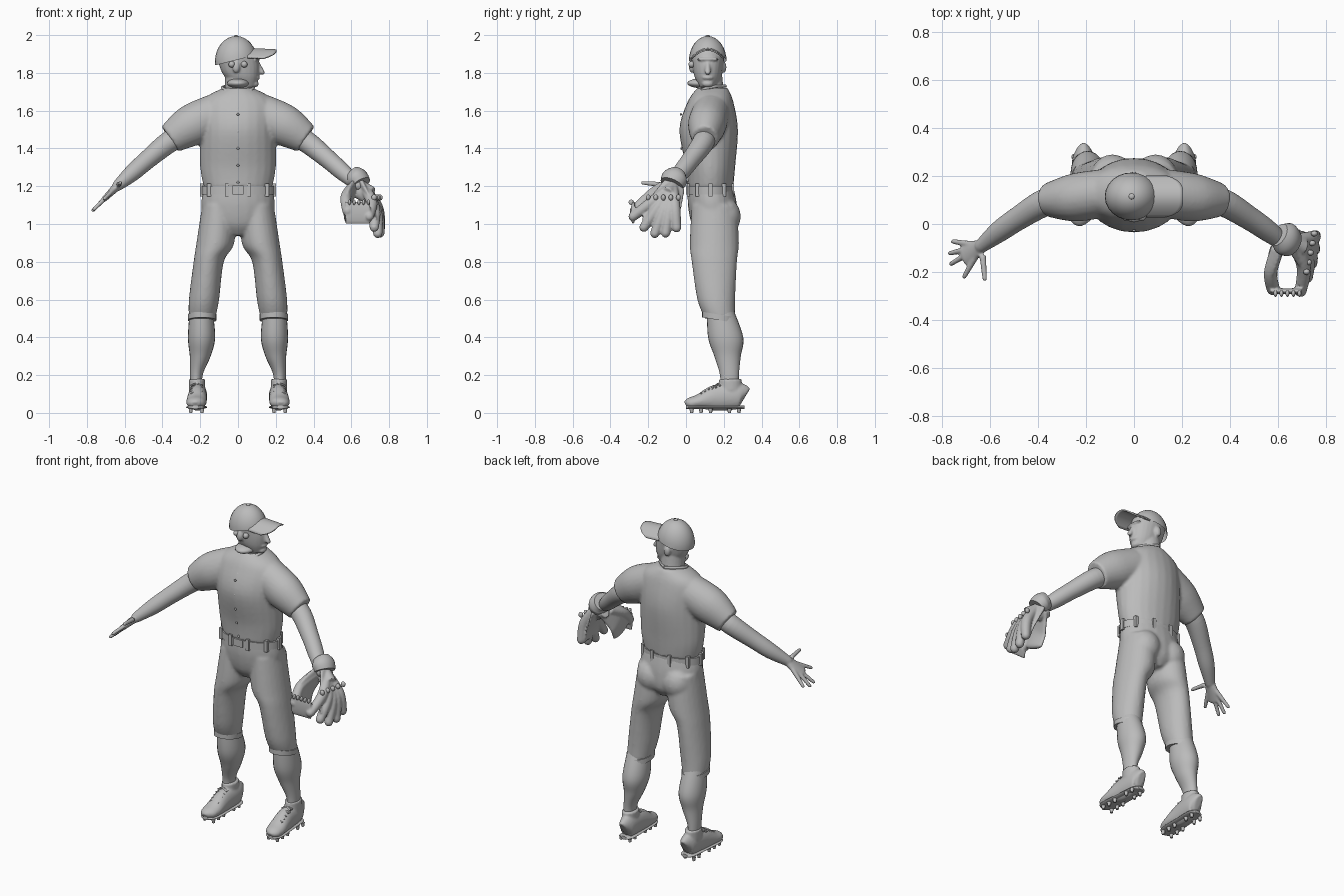
import bpy, bmesh
from math import sin, cos, pi
from mathutils import Vector, Matrix

default_cube = bpy.data.objects.get("Cube")
if default_cube:
    bpy.data.objects.remove(default_cube)

shade = (.5, .5, .5, 1)
grey = bpy.data.materials.new("plain grey")
grey.use_nodes = True
grey.diffuse_color = shade
grey.node_tree.nodes["Principled BSDF"].inputs["Base Color"].default_value = shade

right_axis, back_axis, up_axis = Vector((1, 0, 0)), Vector((0, 1, 0)), Vector((0, 0, 1))
both_sides = {"left": 1, "right": -1}


def blend_values(before, start, end, after, t):
    """Smooth curve through start and end."""
    tangent_in, tangent_out = (end - before) / 2, (after - start) / 2
    ease = t * t * (3 - 2 * t)
    return (start + (end - start) * ease + tangent_in * t * (1 - t) ** 2
            - tangent_out * t * t * (1 - t))


def spline(keys, steps=6):
    rows = []
    padded = [keys[0], *keys, keys[-1]]
    for before, start, end, after in zip(padded, keys, keys[1:], padded[3:]):
        for step in range(steps):
            rows.append([blend_values(*values, step / steps)
                         for values in zip(before, start, end, after)])
    return rows + [keys[-1]]


def tube(bm, keys, up=None, side=1, radius=None, tip=False, sides=24):
    """Loft ellipses through keys of position and radii; rings stay level without up."""
    if radius:
        keys = [(*key, radius) for key in keys]
    rows = spline([(*key, key[-1]) if len(key) == 4 else key for key in keys])
    middles = [Vector((side * row[0], row[1], row[2])) for row in rows]
    frames = []
    for index, (middle, row) in enumerate(zip(middles, rows)):
        following = middles[min(index + 1, len(rows) - 1)]
        way = (following - middles[max(index - 1, 0)]).normalized()
        across = way.cross(up).normalized() if up else right_axis
        depth = across.cross(way) if up else back_axis
        frames.append((middle, across * row[3], depth * row[4]))
    if tip:
        middle, across, depth = frames[-1]
        reach = way * min(across.length, depth.length)
        for angle in (pi / 6, pi / 3, pi * .45):
            frames.append((middle + reach * sin(angle), across * cos(angle), depth * cos(angle)))
    turns = [2 * pi * index / sides for index in range(sides)]
    rings = [[bm.verts.new(middle + across * cos(turn) + depth * sin(turn)) for turn in turns]
             for middle, across, depth in frames]
    for lower, upper in zip(rings, rings[1:]):
        for index in range(sides):
            bm.faces.new((lower[index - 1], lower[index], upper[index], upper[index - 1]))
    bm.faces.new(rings[0])
    bm.faces.new(rings[-1])


def placed(centre, size):
    return Matrix.Translation(centre) @ Matrix.Diagonal((*size, 1))


def ball(bm, centre, size):
    bmesh.ops.create_uvsphere(bm, u_segments=24, v_segments=16, radius=1, matrix=placed(centre, size))


def box(bm, centre, size):
    bmesh.ops.create_cube(bm, size=1, matrix=placed(centre, size))


def finish(bm, name, voxel=None):
    """Make the object; a voxel size melts its pieces into one smooth surface."""
    bmesh.ops.recalc_face_normals(bm, faces=bm.faces[:])
    mesh = bpy.data.meshes.new(name)
    bm.to_mesh(mesh)
    bm.free()
    mesh.materials.append(grey)
    part = bpy.data.objects.new(name, mesh)
    bpy.context.collection.objects.link(part)
    bpy.ops.object.select_all(action="DESELECT")
    part.select_set(True)
    bpy.context.view_layer.objects.active = part
    if voxel:
        melt = part.modifiers.new("melt", "REMESH")
        melt.mode, melt.voxel_size, melt.use_smooth_shade = "VOXEL", voxel, True
        part.modifiers.new("relax", "SMOOTH").iterations = 3
    else:
        bpy.ops.object.shade_smooth_by_angle(angle=pi / 4)
    return part


# Shirt with short sleeves
shirt = bmesh.new()
tube(shirt, [(0, .13, 1.19, .18, .12), (0, .13, 1.3, .2, .13), (0, .12, 1.5, .2, .155),
             (0, .13, 1.65, .19, .12), (0, .14, 1.72, .08)])
for side in both_sides.values():
    tube(shirt, [(.12, .13, 1.58, .11, .1), (.25, .11, 1.52, .11, .1), (.36, .1, 1.45, .08, .07)],
         back_axis, side)
finish(shirt, "shirt", .01)

# Collar edge and buttons
trim = bmesh.new()
for side in both_sides.values():
    tube(trim, [(0, .21, 1.73), (.08, .14, 1.725), (.06, .07, 1.7), (0, 0, 1.61)],
         up_axis, side, radius=.008, sides=8)
for index in range(5):
    height = 1.22 + .09 * index
    ball(trim, (0, (height - 1.5) ** 2 * .45 - .03, height), (.007, .005, .007))
finish(trim, "collar_and_buttons")

# Trousers
trousers = bmesh.new()
tube(trousers, [(0, .13, 1.2, .18, .12), (0, .14, 1.1, .195, .13), (0, .15, 1, .17, .12), (0, .15, .94, .05, .08)])
for side in both_sides.values():
    tube(trousers, [(.1, .15, 1.1, .09, .12), (.12, .15, .9, .1, .13), (.155, .15, .8, .08, .12),
                    (.18, .16, .6, .08, .1), (.19, .18, .5, .07, .08)], side=side)
    ball(trousers, (side * .09, .2, 1.04), (.09, .09, .1))
finish(trousers, "trousers", .01)

# Belt with loops and buckle
belt = bmesh.new()
tube(belt, [(0, .13, height, .192, .123) for height in (1.155, 1.2)], sides=48)
for index in range(10):
    turn = (index + .5) * pi / 5
    box(belt, (sin(turn) * .19, .13 + cos(turn) * .12, 1.18), (.02, .02, .07))
box(belt, (0, .006, 1.18), (.06, .012, .045))
finish(belt, "belt")

# Socks, trouser cuffs and studded shoes
shoe_shape = [(.21, .31, .08, .02, .05), (.21, .28, .09, .045, .07), (.215, .16, .08, .05, .07),
              (.22, .07, .06, .054, .04), (.225, .02, .05, .045, .03), (.225, 0, .04, .02, .02)]
sole_shape = [(key[0], key[1], .03, key[3], .01) for key in shoe_shape]
for label, side in both_sides.items():
    sock = bmesh.new()
    tube(sock, [(.195, .18, .55, .06, .07), (.193, .21, .4, .072, .093), (.2, .22, .3, .055, .07),
                (.22, .23, .2, .033, .05), (.22, .23, .1, .033, .05)], side=side)
    finish(sock, label + "_sock")

    cuff = bmesh.new()
    tube(cuff, [(.19, .175, height, .076, .09) for height in (.49, .52)], side=side)
    for vert in cuff.verts:
        vert.co.z += (.18 - vert.co.y) / 6
    finish(cuff, label + "_trouser_cuff")

    shoe = bmesh.new()
    tube(shoe, shoe_shape, up_axis, side)
    tube(shoe, [(.217, .235, height, .043, .06) for height in (.12, .18)], side=side)
    finish(shoe, label + "_shoe", .007)

    sole = bmesh.new()
    tube(sole, sole_shape, up_axis, side)
    for row in (0, 1, 2, 4, 5):
        for shift in (-.03, .03):
            bmesh.ops.create_cone(sole, cap_ends=True, segments=10, radius1=.008, radius2=.012, depth=.024,
                                  matrix=Matrix.Translation((side * .22 + shift, .03 + row * .05, .012)))
    finish(sole, label + "_sole")

    laces = bmesh.new()
    for row in range(5):
        y, top = .09 + row * .02, .11 + row * .011
        for lean in (-.01, .01):
            tube(laces, [(.19, y - lean, top - .01), (.22, y, top), (.25, y + lean, top - .01)],
                 up_axis, side, radius=.005, sides=8)
    finish(laces, label + "_laces")

# Arms, with an open hand on the right
wrist = Vector((.635, -.09, 1.205))
arm_shape = [(.28, .1, 1.48, .058), (.37, .09, 1.43, .058), (.48, .025, 1.34, .05),
             (.56, -.03, 1.27, .045), (*wrist, .03)]
for label, side in both_sides.items():
    arm = bmesh.new()
    tube(arm, arm_shape, back_axis, side, tip=True)
    if label == "right":
        along, across = (right_axis - up_axis).normalized(), -back_axis
        knuckles = wrist + along * .1 + across * .045
        tube(arm, [(*wrist, .028, .024), (*wrist.lerp(knuckles, .5), .042, .019), (*knuckles, .042, .015)],
             up_axis - right_axis, side, tip=True)
        for angle, length in ((-.1, .17), (.17, .19), (.4, .195), (.9, .165), (1.7, .14)):
            finger = along * cos(angle) + across * sin(angle)
            tube(arm, [(*(wrist + finger * length * .3), .014), (*(wrist + finger * length), .01)],
                 up_axis, side, tip=True)
    finish(arm, label + "_arm", .006)

# Catching glove: fingers, palm, thumb side and web
glove = bmesh.new()
heel = Vector((.66, -.07, 1.2))
for index in range(5):
    t = index / 4
    end = Vector((.755 - .06 * t * t, -.05 - .23 * t, .98 - .06 * sin(pi * t) + .06 * t))
    middle = heel.lerp(end, .5) + right_axis * .03
    tube(glove, [(*heel, .026), (*middle, .03), (*end, .025)], right_axis + back_axis, tip=True)
tube(glove, [(.65, -.06, 1.21, .06, .02), (.7, -.11, 1.1, .09, .014), (.73, -.14, 1, .1, .012)], right_axis)
tube(glove, [(.62, -.06, 1.21, .05, .02), (.58, -.15, 1.12, .08, .02), (.58, -.19, 1.04, .08, .02)],
     right_axis, tip=True)
tube(glove, [(.6, -.1, 1.19), (.57, -.2, 1.14), (.58, -.27, 1.07)], right_axis, radius=.028, tip=True)
tube(glove, [(x, -.28, 1.06, .06, .012) for x in (.57, .7)], back_axis)
tube(glove, [(.6, -.05, 1.21, .05, .03), (.7, -.1, 1.15, .05, .04)], back_axis)
finish(glove, "glove", .006)

# Glove wrist cuff and lacing knots
cuff = bmesh.new()
tube(cuff, [(.605, -.045, 1.26, .05), (.63, -.06, 1.24, .06, .07), (.65, -.075, 1.21, .056, .064)], back_axis)
for index in range(5):
    ball(cuff, (.59 + index * .025, -.29, 1.115), (.008, .014, .014))
    ball(cuff, (.72 + index * .008, -.2 + index * .04, 1.14), (.014, .012, .016))
finish(cuff, "glove_cuff_and_lacing")

# Head turned to its left, with neck, brow, nose, lips, chin and ears
middle_y = .115
head = bmesh.new()
tube(head, [(0, .145, 1.65, .085, .075), (0, .13, 1.72, .07), (0, .12, 1.8, .07)])
tube(head, [(.05, middle_y, 1.725, .04), (.02, middle_y, 1.78, .09, .07), (.005, middle_y, 1.85, .107, .083),
            (-.01, middle_y, 1.92, .1, .088), (-.01, middle_y, 1.96, .06)])
tube(head, [(.105, middle_y, 1.855, .01), (.125, middle_y, 1.805, .016)], tip=True)
ball(head, (.1, middle_y, 1.775), (.016, .03, .012))
ball(head, (.09, middle_y, 1.742), (.02, .03, .018))
ball(head, (.1, middle_y, 1.872), (.016, .06, .01))
for side in both_sides.values():
    ball(head, (-.01, middle_y + side * .085, 1.83), (.02, .014, .03))
finish(head, "head", .006)

# Eyes and inner mouth, which face forward
eyes = bmesh.new()
for side in both_sides.values():
    ball(eyes, (side * .033, .03, 1.845), (.017, .017, .017))
ball(eyes, (0, .085, 1.745), (.058, .078, .026))
finish(eyes, "eyes_and_mouth")

# Cap crown cut along a sloping rim, button and drooping brim
crown = bmesh.new()
ball(crown, (-.01, middle_y, 1.86), (.112, .1, .135))
bmesh.ops.bisect_plane(crown, geom=crown.verts[:] + crown.edges[:] + crown.faces[:],
                       plane_co=up_axis * 1.87, plane_no=right_axis / 4 - up_axis, clear_outer=True)
ball(crown, (-.01, middle_y, 1.994), (.012, .012, .006))
finish(crown, "cap_crown")

brim = bmesh.new()
bmesh.ops.create_grid(brim, x_segments=10, y_segments=16, size=1)
for vert in brim.verts:
    forward, sideways = (vert.co.x + 1) / 2, vert.co.y
    x = .05 + forward * (.155 - .07 * sideways ** 4)
    vert.co = (x, middle_y + sideways * .088, 1.935 - sideways ** 2 * .05 - x * .05)
finish(brim, "cap_brim").modifiers.new("thickness", "SOLIDIFY").thickness = .008
